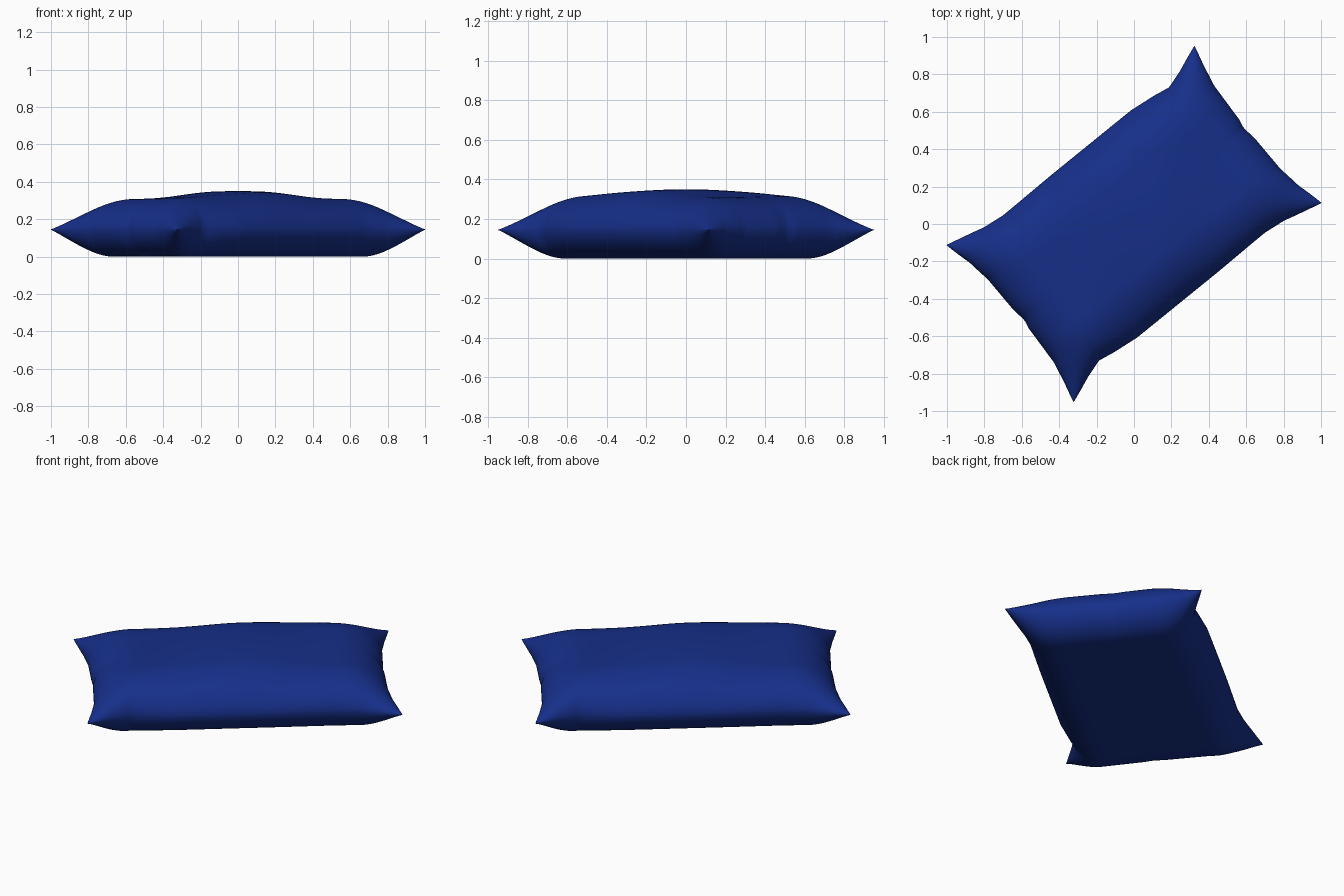
import bpy, bmesh, math

if "Cube" in bpy.data.objects:
    bpy.data.objects.remove(bpy.data.objects["Cube"])

N = 72
E1, E2 = (0.78, 0.626), (-0.626, 0.78)      # long and short axes of the cushion
SEAM = 0.145

# seam outline (position along edge, half width); repeats by a half turn
LONG = [(-.85, .54), (-.66, .488), (-.54, .474), (-.2, .481), (.39, .484),
        (.54, .468), (.63, .452), (.72, .482), (.85, .541)]
END = [(-.54, .853), (-.42, .815), (-.29, .795), (-.05, .79), (.04, .778),
       (.09, .788), (.34, .797), (.45, .82), (.54, .848)]


def interp(table, s):
    for (a, p), (b, q) in zip(table, table[1:]):
        if s <= b:
            return p + (q - p) * max(0, (s - a) / (b - a))
    return table[-1][1]


def plan(a, b):
    end = interp(END, b * .54 * (1 if a >= 0 else -1))
    side = interp(LONG, a * .85 * (1 if b >= 0 else -1))
    u = a * (.80 + (end - .80) * abs(a) ** 4)
    v = b * (.48 + (side - .48) * abs(b) ** 4)
    return u * E1[0] + v * E2[0], u * E1[1] + v * E2[1]


def swell(a, b, r):
    def g(d):
        return (1 - (1 - min(d / r, 1)) ** 2) ** 0.55
    return g(.82 * (1 - abs(a))) * g(.49 * (1 - abs(b)))


def height(a, b, x, y, top):
    if not top:
        return SEAM * (1 - swell(a, b, .19))
    ridge = .042 * math.exp(-(abs(x) / .34) ** 3 - (abs(y) / .48) ** 2)
    return SEAM + (.163 + ridge) * swell(a, b, .27)


# cushion: two swollen panels sharing a seam
bm = bmesh.new()
params = [math.sin(math.pi / 2 * (2 * i / N - 1)) for i in range(N + 1)]
seam = {}
for top in (True, False):
    grid = {}
    for i, a in enumerate(params):
        for j, b in enumerate(params):
            edge = i in (0, N) or j in (0, N)
            if edge and (i, j) in seam:
                grid[i, j] = seam[i, j]
                continue
            x, y = plan(a, b)
            z = SEAM if edge else height(a, b, x, y, top)
            grid[i, j] = bm.verts.new((x, y, z))
            if edge:
                seam[i, j] = grid[i, j]
    for i in range(N):
        for j in range(N):
            q = [grid[i, j], grid[i + 1, j], grid[i + 1, j + 1], grid[i, j + 1]]
            bm.faces.new(q if top else q[::-1])

mesh = bpy.data.meshes.new("cushion")
bm.to_mesh(mesh)
bm.free()
mesh.polygons.foreach_set("use_smooth", [True] * len(mesh.polygons))
cushion = bpy.data.objects.new("cushion", mesh)
bpy.context.collection.objects.link(cushion)

# blue cloth
cloth = bpy.data.materials.new("blue_cloth")
cloth.diffuse_color = (0.008, 0.028, 0.25, 1)
cloth.use_nodes = True
cloth.node_tree.nodes["Principled BSDF"].inputs["Base Color"].default_value = cloth.diffuse_color
mesh.materials.append(cloth)
